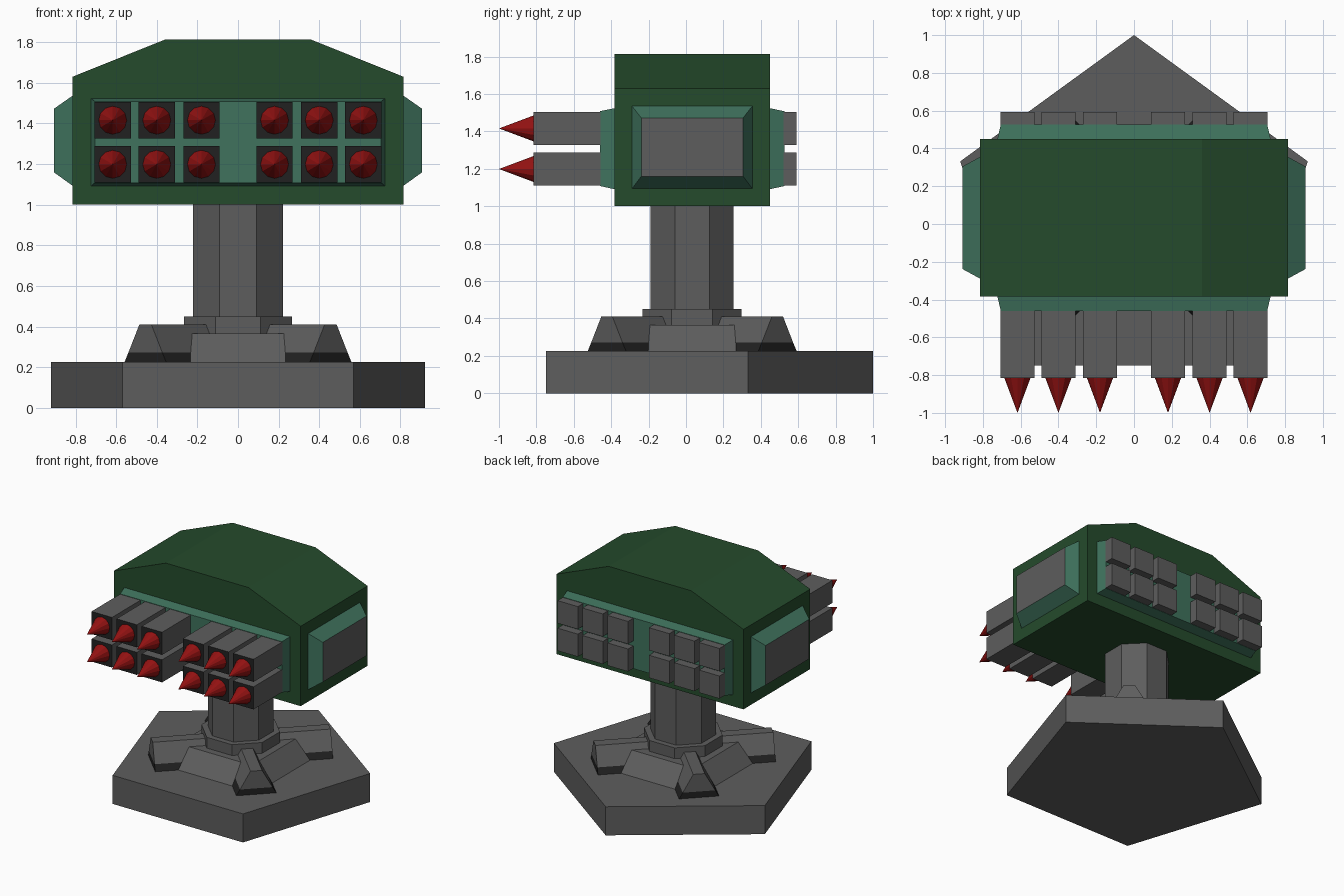
import bpy, bmesh
from math import sin, cos, pi, radians
from mathutils import Matrix, Vector

if "Cube" in bpy.data.objects:
    bpy.data.objects.remove(bpy.data.objects["Cube"])

CY = 0.033  # common centre line in y


def material(name, rgb):
    m = bpy.data.materials.new(name)
    m.diffuse_color = (*rgb, 1)
    m.use_nodes = True
    m.node_tree.nodes["Principled BSDF"].inputs["Base Color"].default_value = m.diffuse_color
    return m


GREY = material("grey", (0.11, 0.11, 0.11))
DARK = material("dark", (0.015, 0.015, 0.015))
GREEN = material("dark_green", (0.018, 0.07, 0.025))
LIGHT = material("light_green", (0.05, 0.17, 0.11))
RED = material("red", (0.3, 0.006, 0.006))


def loft(name, a, b, mat, end_mat=None):
    """Solid between two matching rings; end_mat colours the cap on ring b."""
    bm = bmesh.new()
    va, vb = [bm.verts.new(p) for p in a], [bm.verts.new(p) for p in b]
    n = len(a)
    bm.faces.new(va)
    cap = bm.faces.new(vb)
    for i in range(n):
        j = (i + 1) % n
        bm.faces.new((va[i], va[j], vb[j], vb[i]))
    if end_mat:
        cap.material_index = 1
    bmesh.ops.recalc_face_normals(bm, faces=bm.faces)
    me = bpy.data.meshes.new(name)
    bm.to_mesh(me)
    bm.free()
    me.materials.append(mat)
    if end_mat:
        me.materials.append(end_mat)
    ob = bpy.data.objects.new(name, me)
    bpy.context.collection.objects.link(ob)
    return ob


def ngon(n, r, z, start):
    return [(r * cos(start + 2 * pi * i / n), CY + r * sin(start + 2 * pi * i / n), z)
            for i in range(n)]


def rect_y(x0, x1, z0, z1, y):
    return [(x0, y, z0), (x1, y, z0), (x1, y, z1), (x0, y, z1)]


def rect_x(y0, y1, z0, z1, x):
    return [(x, y0, z0), (x, y1, z0), (x, y1, z1), (x, y0, z1)]


# Pentagonal base plate
loft("base_plate", ngon(5, 0.967, 0, pi / 2), ngon(5, 0.967, 0.225, pi / 2), GREY)

# Square hub, with four tapered feet on the diagonals
loft("foot_hub", ngon(4, 0.44 * 2 ** 0.5, 0.225, pi / 4),
     ngon(4, 0.32 * 2 ** 0.5, 0.365, pi / 4), GREY)
for k in range(4):
    rot = Matrix.Translation((0, CY, 0)) @ Matrix.Rotation(radians(45 + 90 * k), 4, 'Z')
    # dark skirt below, grey wedge above
    for name, w0, w1, z0, z1, mat in (("foot_skirt", 0.145, 0.118, 0.225, 0.272, DARK),
                                      ("foot", 0.118, 0.042, 0.272, 0.41, GREY)):
        section = [(-w0, z0), (w0, z0), (w1, z1), (-w1, z1)]
        loft(f"{name}_{k + 1}", [rot @ Vector((0, y, z)) for y, z in section],
             [rot @ Vector((0.645, y, z)) for y, z in section], mat)

# Octagonal collar and column
for name, apothem, z0, z1 in (("collar", 0.265, 0.3, 0.45), ("column", 0.222, 0.4, 1.02)):
    r = apothem / cos(pi / 8)
    loft(name, ngon(8, r, z0, pi / 8), ngon(8, r, z1, pi / 8), GREY)

# Launcher housing with chamfered roof
profile = [(-0.815, 1.0), (0.815, 1.0), (0.815, 1.63), (0.36, 1.813),
           (-0.36, 1.813), (-0.815, 1.63)]
loft("housing", [(x, -0.383, z) for x, z in profile],
     [(x, 0.449, z) for x, z in profile], GREEN)

# Raised panels front and back, left and right
for side, name in ((-1, "front_panel"), (1, "back_panel")):
    loft(name, rect_y(-0.725, 0.725, 1.09, 1.525, CY + side * 0.41),
         rect_y(-0.705, 0.705, 1.108, 1.508, CY + side * 0.493), LIGHT)
for side, name in ((-1, "left_panel"), (1, "right_panel")):
    loft(name, rect_x(CY - 0.325, CY + 0.325, 1.09, 1.54, side * 0.81),
         rect_x(CY - 0.272, CY + 0.272, 1.16, 1.472, side * 0.907), LIGHT, GREY)

# Twelve square launch tubes with dark mouths and red warheads
for x in (-0.617, -0.4, -0.18, 0.18, 0.4, 0.617):
    for z in (1.199, 1.416):
        h = 0.089
        loft("launch_tube", rect_y(x - h, x + h, z - h, z + h, 0.592),
             rect_y(x - h, x + h, z - h, z + h, -0.815), GREY, DARK)
        bm = bmesh.new()
        bmesh.ops.create_cone(bm, cap_ends=True, segments=12, radius1=0.07, radius2=0,
                              depth=0.187, matrix=Matrix.Translation((x, -0.9065, z))
                              @ Matrix.Rotation(pi / 2, 4, 'X'))
        me = bpy.data.meshes.new("warhead")
        bm.to_mesh(me)
        bm.free()
        me.materials.append(RED)
        bpy.context.collection.objects.link(bpy.data.objects.new("warhead", me))
